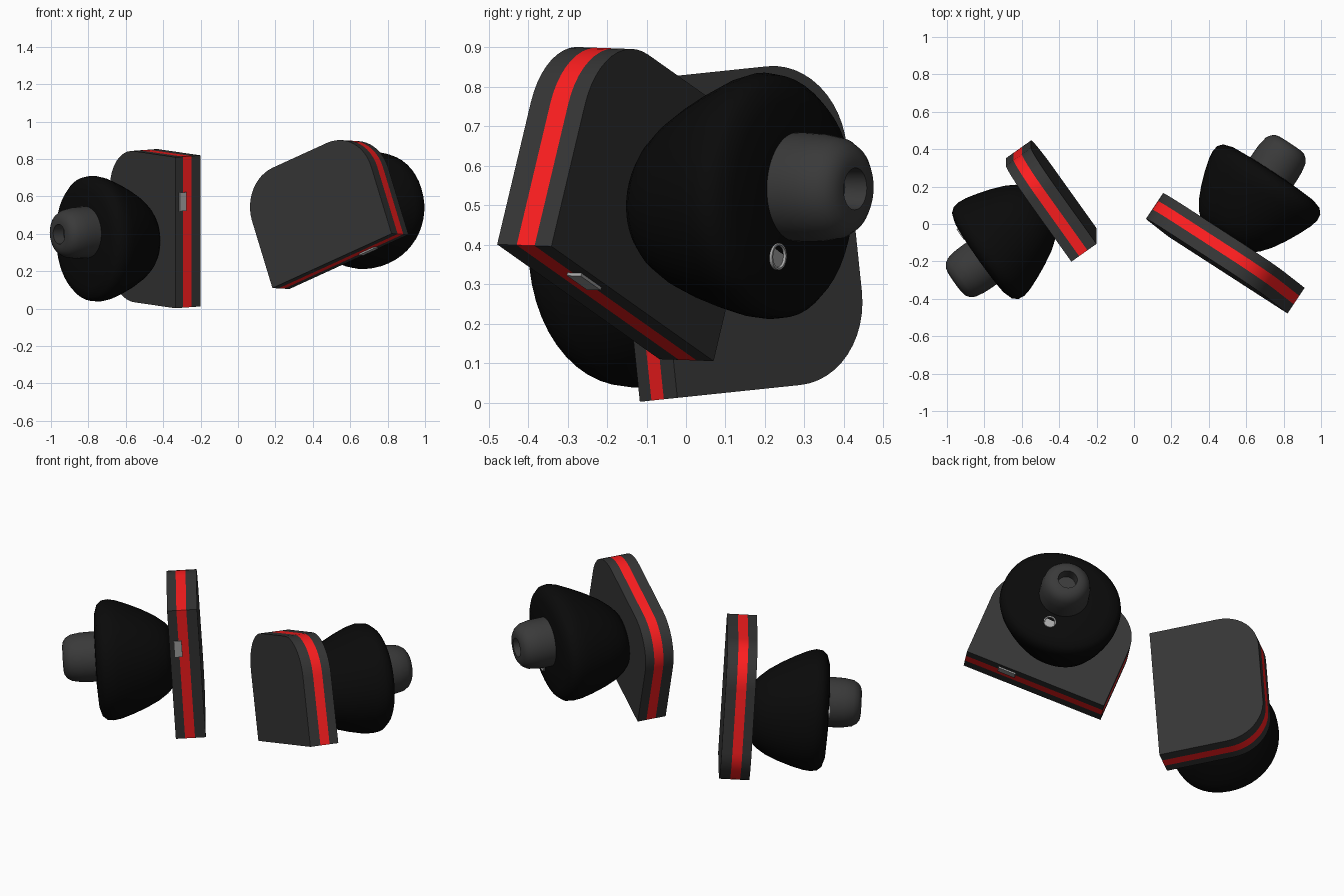
import bpy, bmesh, math
from mathutils import Vector

if "Cube" in bpy.data.objects:
    bpy.data.objects.remove(bpy.data.objects["Cube"])


def material(name, r, g, b):
    m = bpy.data.materials.new(name)
    m.diffuse_color = (r, g, b, 1)
    m.use_nodes = True
    m.node_tree.nodes["Principled BSDF"].inputs["Base Color"].default_value = m.diffuse_color
    return m


SHELL = material("shell_grey", 0.036, 0.036, 0.036)
RED = material("stripe_red", 1.0, 0.013, 0.014)
RUBBER = material("rubber_black", 0.003, 0.003, 0.003)
TIP = material("tip_grey", 0.042, 0.042, 0.042)
METAL = material("metal", 0.4, 0.4, 0.4)

LENGTH, DEPTH, THICK, RADIUS = 0.812, 0.605, 0.165, 0.22


def loft(name, rings, frame, mat, angle=35):
    """Skin a list of local rings, cap both ends, place in the earbud frame."""
    origin, e, u, n = frame
    bm = bmesh.new()
    loops = [[bm.verts.new(origin + e * x + u * y + n * z) for x, y, z in r] for r in rings]
    count = len(loops[0])
    for a, b in zip(loops, loops[1:]):
        for i in range(count):
            j = (i + 1) % count
            bm.faces.new((a[i], a[j], b[j], b[i]))
    bm.faces.new(loops[0])
    bm.faces.new(loops[-1])
    bmesh.ops.recalc_face_normals(bm, faces=bm.faces)
    mesh = bpy.data.meshes.new(name)
    bm.to_mesh(mesh)
    bm.free()
    obj = bpy.data.objects.new(name, mesh)
    bpy.context.collection.objects.link(obj)
    mesh.materials.append(mat)
    bpy.ops.object.select_all(action='DESELECT')
    obj.select_set(True)
    bpy.context.view_layer.objects.active = obj
    bpy.ops.object.shade_smooth_by_angle(angle=math.radians(angle))
    return obj


def oval(cx, cy, rx, ry, z, power=2.0, count=48):
    pts = []
    for i in range(count):
        t = 2 * math.pi * i / count
        c, s = math.cos(t), math.sin(t)
        pts.append((cx + rx * math.copysign(abs(c) ** (2 / power), c),
                    cy + ry * math.copysign(abs(s) ** (2 / power), s), z))
    return pts


def d_outline(z):
    """Plate outline: two square corners, two rounded corners."""
    pts = [(0, 0, z), (LENGTH, 0, z)]
    for cx, start in ((LENGTH - RADIUS, 0), (RADIUS, 90)):
        for i in range(13):
            t = math.radians(start + 90 * i / 12)
            pts.append((cx + RADIUS * math.cos(t), DEPTH - RADIUS + RADIUS * math.sin(t), z))
    return pts


def earbud(side, origin, e, n, hand, flip, base_e, far_e):
    e = Vector(e).normalized()
    n = Vector(n)
    n = (n - e * n.dot(e)).normalized()
    u = e.cross(n) * hand
    frame = (Vector(origin), e, u, n)

    def across(y):
        return 0.565 - y if flip else y

    # Housing in three layers
    for name, z0, z1, mat in (("inner_shell", 0, -0.31, SHELL),
                              ("red_stripe", -0.31, -0.64, RED),
                              ("outer_shell", -0.64, -1, SHELL)):
        loft(f"{side}_{name}", [d_outline(z0 * THICK), d_outline(z1 * THICK)], frame, mat, 25)

    # Charging port on the flat edge
    box = [[(x, y, z) for x, y in ((0.52, -0.008), (0.62, -0.008), (0.62, 0.03), (0.52, 0.03))]
           for z in (-0.025, -0.068)]
    loft(f"{side}_port", box, frame, METAL)

    # Flared rubber body
    profile = [(-0.01, 0.46), (0.03, 0.59), (0.08, 0.70), (0.15, 0.81), (0.22, 0.90),
               (0.29, 0.975), (0.335, 1.0), (0.37, 0.985), (0.395, 0.92), (0.41, 0.78),
               (0.417, 0.45), (0.42, 0.1)]
    rings = []
    for z, s in profile:
        k = min(1, max(0, z / 0.33))
        rings.append(oval(base_e + (far_e - base_e) * k, across(0.275 + 0.025 * k),
                          0.337 * s, 0.305 * s, z, 2.1))
    loft(f"{side}_rubber_body", rings, frame, RUBBER, 60)

    # Sound nozzle with bore
    tip = [(0.37, 0.138), (0.45, 0.138), (0.50, 0.136), (0.55, 0.127), (0.575, 0.112),
           (0.59, 0.092), (0.595, 0.07), (0.595, 0.053), (0.53, 0.05)]
    cy = across(0.328)
    loft(f"{side}_nozzle", [oval(0.414, cy, r, r, z) for z, r in tip], frame, TIP, 50)

    # Small metal vent beside the nozzle
    cy = across(0.135)
    vent = [(0.37, 0.034), (0.422, 0.034), (0.422, 0.029), (0.416, 0.027)]
    loft(f"{side}_vent", [oval(0.424, cy, r, r, z, count=24) for z, r in vent], frame, METAL)


earbud("left", (-0.335, -0.117, 0.002), (0, -0.104, 0.995), (-0.815, -0.576, -0.06),
       -1, True, 0.35, 0.372)
earbud("right", (0.275, 0.07, 0.105), (0.784, -0.506, 0.358), (0.55, 0.83, -0.03),
       1, False, 0.378, 0.416)
